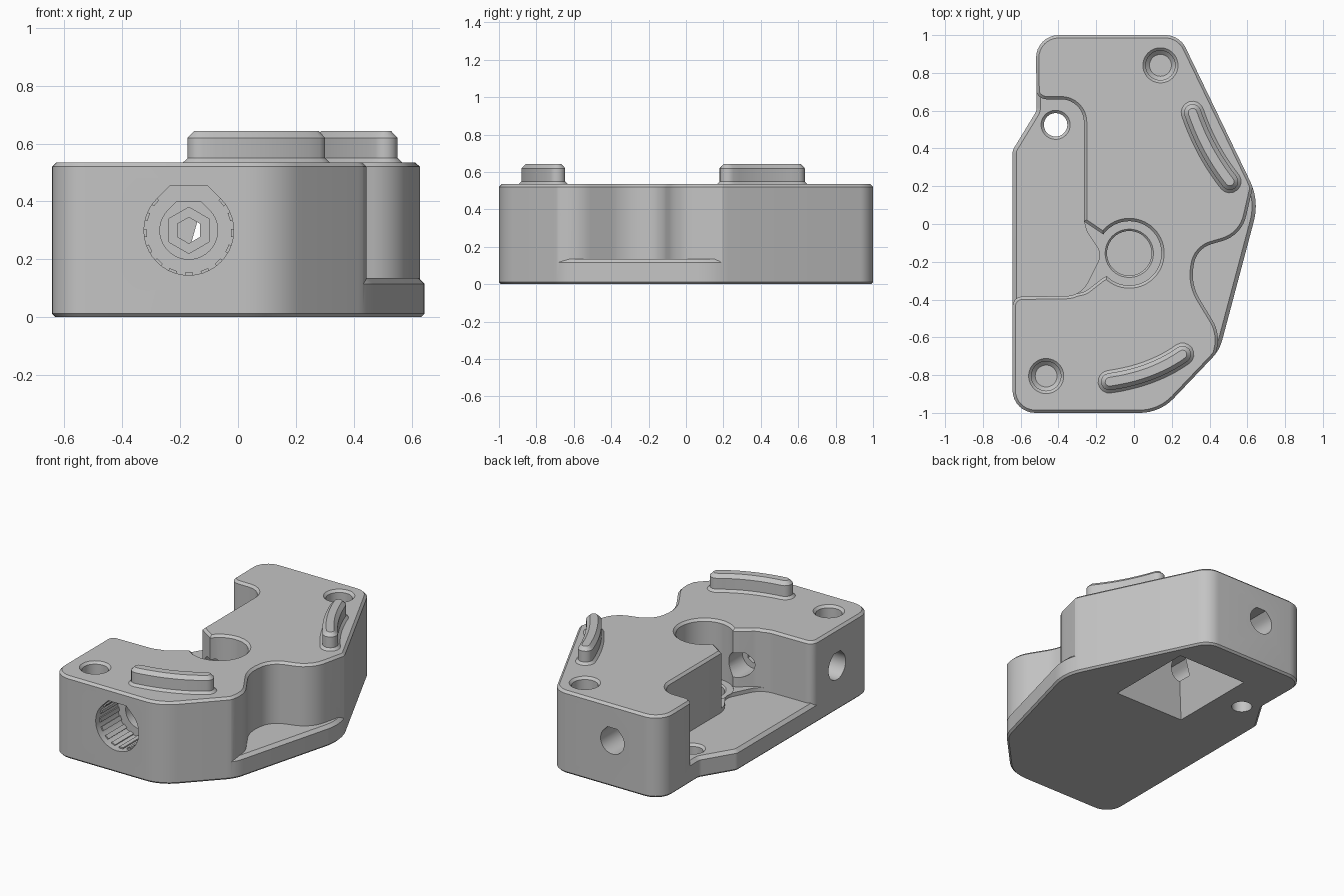
import bpy, bmesh, math
from mathutils import Vector, Matrix

old = bpy.data.objects.get("Cube")
if old:
    bpy.data.objects.remove(old, do_unlink=True)

grey = bpy.data.materials.new("plain_grey")
grey.use_nodes = True
grey.diffuse_color = (0.55, 0.55, 0.55, 1)
grey.node_tree.nodes["Principled BSDF"].inputs["Base Color"].default_value = (0.55, 0.55, 0.55, 1)

TOP, FLOOR, NECK, BEVEL = 0.535, 0.135, 0.16, 0.015
BORE_X, BORE_Z = -0.17, 0.3


def rounded(corners, steps=8):
    """Polygon from (x, y, radius) corners with true arcs."""
    pts, n = [], len(corners)
    for i, (x, y, r) in enumerate(corners):
        p = Vector((x, y))
        if r == 0:
            pts.append(p)
            continue
        u = (Vector(corners[i - 1][:2]) - p).normalized()
        v = (Vector(corners[(i + 1) % n][:2]) - p).normalized()
        half = u.angle(v) / 2
        c = p + (u + v).normalized() * (r / math.sin(half))
        a, b = p + u * (r / math.tan(half)) - c, p + v * (r / math.tan(half)) - c
        start = math.atan2(a.y, a.x)
        sweep = math.atan2(a.x * b.y - a.y * b.x, a.dot(b))
        for k in range(steps + 1):
            t = start + sweep * k / steps
            pts.append(c + Vector((math.cos(t), math.sin(t))) * r)
    return pts


def circle(x, y, r, sides=40):
    return [Vector((x + r * math.cos(math.tau * k / sides),
                    y + r * math.sin(math.tau * k / sides))) for k in range(sides)]


def teardrop(x, y, r):
    """Circle with a flat roof joined by 45 degree slopes."""
    pts = [Vector((x + r * math.cos(math.radians(a)), y + r * math.sin(math.radians(a))))
           for a in range(135, 406, 9)]
    roof = r * math.tan(math.pi / 8)
    return pts + [Vector((x + roof, y + r)), Vector((x - roof, y + r))]


def inset(pts, d):
    out, n = [], len(pts)
    for i, p in enumerate(pts):
        e1 = (p - pts[i - 1]).normalized()
        e2 = (pts[(i + 1) % n] - p).normalized()
        n1, n2 = Vector((-e1.y, e1.x)), Vector((-e2.y, e2.x))
        out.append(p + (n1 + n2) * (d / (1 + n1.dot(n2))))
    return out


def prism(name, pts, rings, axis="z"):
    """Stack insets of an outline at given heights along an axis."""
    area = sum(pts[i - 1].x * p.y - p.x * pts[i - 1].y for i, p in enumerate(pts))
    if area < 0:
        pts = pts[::-1]
    place = {"z": lambda p, h: (p.x, p.y, h),
             "y": lambda p, h: (p.x, h, p.y),
             "x": lambda p, h: (h, p.x, p.y)}[axis]
    bm = bmesh.new()
    loops = [[bm.verts.new(place(p, h)) for p in (inset(pts, d) if d else pts)]
             for h, d in rings]
    bm.faces.new(loops[0][::-1])
    bm.faces.new(loops[-1])
    n = len(pts)
    for a, b in zip(loops, loops[1:]):
        for i in range(n):
            j = (i + 1) % n
            bm.faces.new((a[i], a[j], b[j], b[i]))
    bmesh.ops.recalc_face_normals(bm, faces=bm.faces)
    mesh = bpy.data.meshes.new(name)
    bm.to_mesh(mesh)
    bm.free()
    mesh.materials.append(grey)
    obj = bpy.data.objects.new(name, mesh)
    bpy.context.collection.objects.link(obj)
    return obj


def cut(target, cutter, keep=False):
    mod = target.modifiers.new("cut", "BOOLEAN")
    mod.operation, mod.solver, mod.object = "DIFFERENCE", "EXACT", cutter
    bpy.context.view_layer.objects.active = target
    bpy.ops.object.modifier_apply(modifier=mod.name)
    if not keep:
        bpy.data.objects.remove(cutter, do_unlink=True)


def flared(floor, rim=TOP):
    """Cutter rings that leave a chamfer round the rim."""
    return [(floor, 0), (rim - BEVEL, 0), (rim + 0.01, -BEVEL - 0.01)]


# Main body
outline = rounded([(-0.52, 1, 0.12), (0.241, 1, 0.12), (0.664, 0.125, 0.31),
                   (0.453, -0.668, 0.22), (0.137, -1, 0.25), (-0.643, -1, 0.12),
                   (-0.643, 0.39, 0.06), (-0.515, 0.6, 0.06)])
body = prism("housing", outline, [(0, 0.012), (0.012, 0), (TOP - BEVEL, 0), (TOP, BEVEL)])

# Side pockets, leaving a chamfered base plate
plate = prism("plate_guide", outline, [(-0.1, -0.02), (FLOOR - 0.04, -0.02), (FLOOR, 0.02)])
left_pocket = rounded([(-0.9, 0.75, 0), (-0.525, 0.75, 0), (-0.515, 0.66, 0.06),
                       (-0.265, 0.66, 0.12), (-0.265, 0.015, 0), (-0.25, -0.04, 0.05),
                       (-0.17, -0.16, 0.08), (-0.28, -0.38, 0.13),
                       (-0.635, -0.385, 0.05), (-0.65, -0.48, 0), (-0.9, -0.48, 0)])
right_notch = rounded([(0.9, 0.2, 0), (0.63, 0.2, 0), (0.57, -0.06, 0.18),
                       (0.33, -0.13, 0.13), (0.3, -0.32, 0.25), (0.458, -0.58, 0.2),
                       (0.425, -0.72, 0), (0.9, -0.72, 0)])
for shape in (left_pocket, right_notch):
    pocket = prism("pocket_cutter", shape, flared(0.05))
    cut(pocket, plate, keep=True)
    cut(body, pocket)
bpy.data.objects.remove(plate, do_unlink=True)

# Central bore, the raised neck beside it and its stepped seat
neck = rounded([(-0.264, 0.013, 0), (-0.17, -0.05, 0), (-0.1, -0.1, 0), (-0.1, -0.25, 0),
                (-0.17, -0.29, 0), (-0.26, -0.36, 0.1), (-0.35, -0.375, 0), (-0.3, -0.2, 0)])
cut(body, prism("neck_cutter", neck, flared(NECK)))
cut(body, prism("bore_cutter", circle(-0.025, -0.155, 0.17, 56), flared(NECK - 0.005)))
cut(body, prism("seat_cutter", circle(-0.025, -0.155, 0.118), flared(0.05, NECK)))

# Round sockets on the top and the small hole through the plate
for x, y in ((0.14, 0.84), (-0.465, -0.805)):
    cut(body, prism("socket_cutter", circle(x, y, 0.078), [(0.3, 0.02)] + flared(0.32)))
cut(body, prism("plate_hole_cutter", circle(-0.415, 0.525, 0.062), flared(-0.1, FLOOR)))

# Tapered pocket under the body
under = rounded([(-0.235, 0.165, 0), (0.27, 0.165, 0), (0.27, 0.76, 0), (-0.235, 0.76, 0)])
cut(body, prism("under_cutter", under, [(-0.1, 0), (0, 0), (0.42, 0.12)]))

# Long stepped passage from front to back
for r, y0, y1 in ((0.155, -1.1, -0.77), (0.1, -0.8, -0.68), (0.085, 0.55, 1.1), (0.08, -0.45, 0.32)):
    cut(body, prism("passage_cutter", teardrop(BORE_X, BORE_Z, r), [(y0, 0), (y1, 0)], "y"))
for r, y0, y1 in ((0.08, -0.72, -0.6), (0.045, -0.65, -0.4)):
    hexagon = circle(BORE_X, BORE_Z, r, 6)
    turned = [Vector((BORE_X - (p.y - BORE_Z), BORE_Z + p.x - BORE_X)) for p in hexagon]
    cut(body, prism("hex_cutter", turned, [(y0, 0), (y1, 0)], "y"))

# Blind cross hole in the side
cut(body, prism("cross_cutter", teardrop(-0.635, 0.29, 0.088), [(-0.9, 0), (-0.3, 0)], "x"))

# Grip ribs inside the front opening
for k in range(13):
    turn = Matrix.Rotation(math.radians(140 + 260 * k / 12), 2)
    rib = [turn @ Vector(p) + Vector((BORE_X, BORE_Z))
           for p in ((0.146, -0.014), (0.16, -0.014), (0.16, 0.014), (0.146, 0.014))]
    prism("grip_rib", rib, [(-0.96, 0), (-0.765, 0)], "y")


# Raised curved bars on top
def bar(name, a, mid, b, half=0.045):
    a, mid, b = Vector(a), Vector(mid), Vector(b)
    ctrl = mid * 2 - (a + b) / 2
    ts = [k / 10 for k in range(11)]
    path = [a * (1 - t) ** 2 + ctrl * (2 * t * (1 - t)) + b * t * t for t in ts]
    dirs = [((ctrl - a) * (1 - t) + (b - ctrl) * t).normalized() for t in ts]
    sides = [Vector((-d.y, d.x)) * half for d in dirs]

    def cap(c, d, s):
        return [c + s * math.cos(q * math.pi / 8) + d * half * math.sin(q * math.pi / 8)
                for q in range(1, 8)]
    pts = [p + s for p, s in zip(path, sides)] + cap(b, dirs[-1], sides[-1])
    pts += [p - s for p, s in zip(path, sides)][::-1] + cap(a, -dirs[0], -sides[0])
    prism(name, pts, [(0.51, -0.015), (TOP, -0.015), (0.55, 0), (0.62, 0), (0.643, 0.022)])


bar("front_bar", (-0.13, -0.835), (0.08, -0.783), (0.257, -0.69))
bar("side_bar", (0.31, 0.59), (0.395, 0.395), (0.507, 0.225))

# Smooth curved walls, keep machined edges crisp
bpy.ops.object.select_all(action="DESELECT")
for obj in bpy.context.scene.objects:
    if obj.type == "MESH":
        obj.select_set(True)
bpy.context.view_layer.objects.active = body
bpy.ops.object.shade_smooth_by_angle(angle=math.radians(28))
